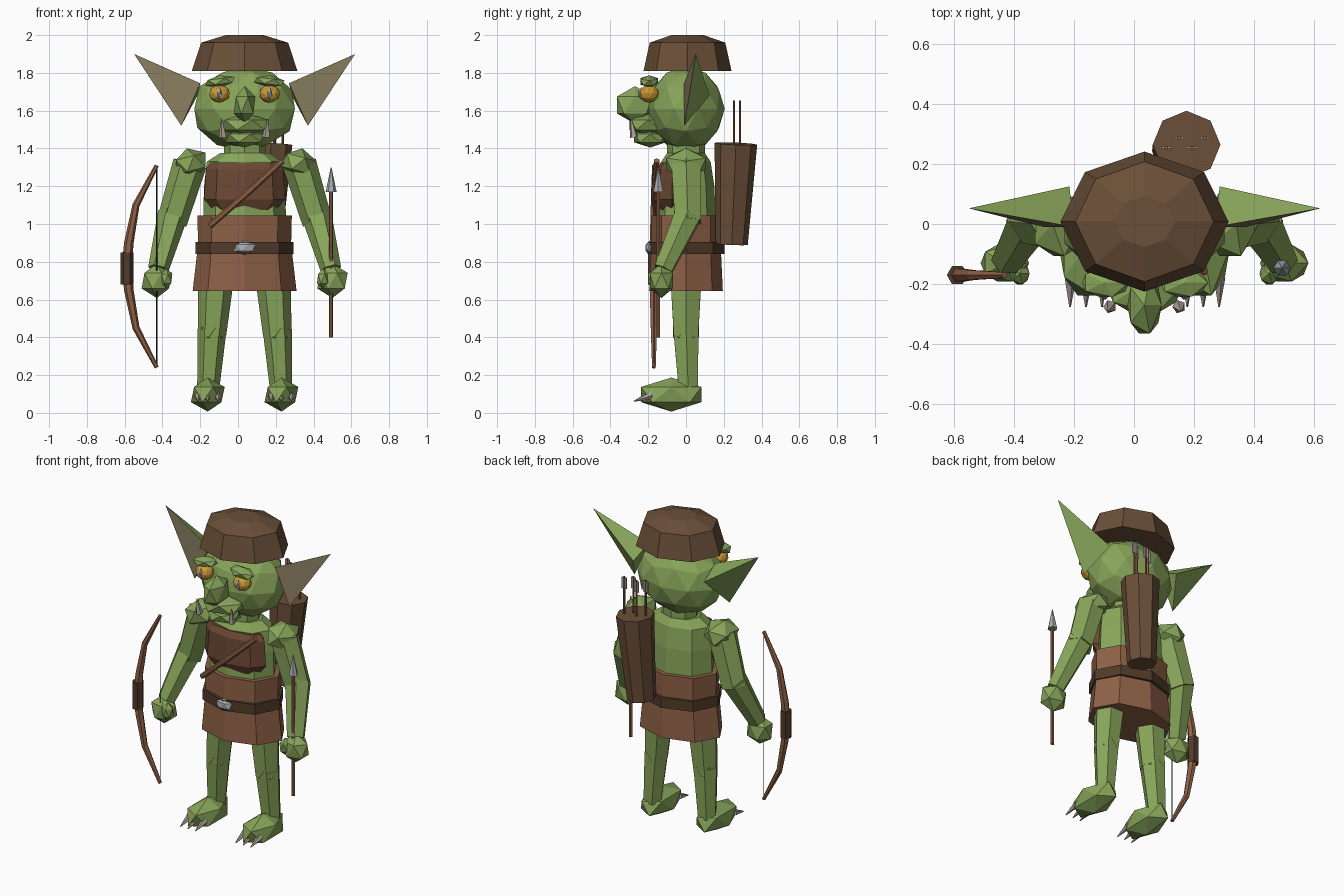
import bpy, bmesh, math
from mathutils import Vector, Matrix

if "Cube" in bpy.data.objects:
    bpy.data.objects.remove(bpy.data.objects["Cube"])

CX = 0.035  # symmetry plane of the body


def srgb(h):
    c = [int(h[i:i + 2], 16) / 255 for i in (0, 2, 4)]
    return [v / 12.92 if v <= 0.04045 else ((v + 0.055) / 1.055) ** 2.4 for v in c] + [1]


COLOURS = {"green_skin": "88A55A", "brown_leather": "6A4F38", "tan_cloth": "8E6046",
           "dark_leather": "513B2A", "vest_leather": "6B4833", "inner_ear": "877B5E",
           "amber": "CB9A35", "bone": "AFA39A", "metal": "A9ADB0", "string_black": "2C2C2A"}
MAT = {}
for name, code in COLOURS.items():
    MAT[name] = bpy.data.materials.new(name)
    MAT[name].diffuse_color = srgb(code)


def finish(bm, name, *mats):
    bmesh.ops.recalc_face_normals(bm, faces=bm.faces)
    me = bpy.data.meshes.new(name)
    bm.to_mesh(me)
    bm.free()
    for m in mats:
        me.materials.append(MAT[m])
    ob = bpy.data.objects.new(name, me)
    bpy.context.collection.objects.link(ob)
    return ob


def skin_rings(bm, rings):
    rows = [[bm.verts.new(p) for p in r] for r in rings]
    n = len(rows[0])
    for a, b in zip(rows, rows[1:]):
        for i in range(n):
            bm.faces.new((a[i], a[(i + 1) % n], b[(i + 1) % n], b[i]))
    bm.faces.new(rows[0])
    bm.faces.new(rows[-1])


def loft(name, mat, rings, n=8, cx=CX, cy=0.0):
    """Stack of horizontal ellipses: (z, rx, ry)."""
    bm = bmesh.new()
    skin_rings(bm, [[(cx + rx * math.sin(2 * math.pi * i / n), cy + ry * math.cos(2 * math.pi * i / n), z)
                     for i in range(n)] for z, rx, ry in rings])
    return finish(bm, name, mat)


def tube(name, mat, points, radii, n=6):
    """Round section swept along a polyline."""
    pts = [Vector(p) for p in points]
    bm = bmesh.new()
    rings = []
    for k, p in enumerate(pts):
        d = (pts[min(k + 1, len(pts) - 1)] - pts[max(k - 1, 0)]).normalized()
        u = d.cross(Vector((0, 1, 0))).normalized()
        v = u.cross(d)
        rings.append([p + radii[k] * (u * math.cos(2 * math.pi * i / n) + v * math.sin(2 * math.pi * i / n))
                      for i in range(n)])
    skin_rings(bm, rings)
    return finish(bm, name, mat)


def ball(name, mat, c, r, sub=1, tilt=0.0):
    bm = bmesh.new()
    bmesh.ops.create_icosphere(bm, subdivisions=sub, radius=1)
    m = Matrix.Translation(c) @ Matrix.Rotation(tilt, 4, 'Y') @ Matrix.Diagonal((*r, 1))
    bmesh.ops.transform(bm, matrix=m, verts=bm.verts)
    return finish(bm, name, mat)


# hat, head and neck
loft("hat", "brown_leather", [(1.81, .28, .233), (1.96, .23, .2), (2.0, .1, .085)], cy=.008)
ball("head", "green_skin", (CX, 0, 1.61), (.28, .205, .225), 2)
loft("neck", "green_skin", [(1.3, .11, .1), (1.46, .11, .1)])

# face
ball("nose", "green_skin", (CX, -.27, 1.63), (.064, .112, .1))
ball("muzzle", "green_skin", (CX, -.2, 1.525), (.145, .115, .06))
ball("lower_jaw", "green_skin", (CX, -.19, 1.455), (.115, .1, .05))

# torso and clothing
loft("torso", "green_skin", [(.98, .22, .16), (1.2, .215, .15), (1.33, .2, .13), (1.375, .13, .1)])
loft("vest", "vest_leather", [(1.075, .165, .07), (1.13, .215, .095), (1.29, .205, .085), (1.325, .18, .06)],
     cy=-.075)
loft("tunic_waist", "tan_cloth", [(.84, .245, .185), (1.045, .25, .185)])
loft("tunic_skirt", "tan_cloth", [(.645, .275, .195), (.86, .25, .185)])
loft("belt", "dark_leather", [(.84, .26, .203), (.905, .26, .203)])
ball("buckle", "metal", (CX, -.19, .875), (.062, .028, .038))
tube("chest_strap", "tan_cloth", [(-.15, -.15, .99), (.05, -.172, 1.165), (.235, -.155, 1.335)], [.016] * 3)

# mirrored parts: s = -1 for the -x side, +1 for the +x side
for s in (-1, 1):
    side = "left" if s > 0 else "right"

    def P(x, y, z):
        return Vector((CX + s * x, y, z))

    # ear: four-cornered wedge whose front face carries an inset of a second colour
    bm = bmesh.new()
    v = [bm.verts.new(P(*p)) for p in ((.585, .052, 1.9), (.235, -.01, 1.745), (.335, -.01, 1.52), (.25, .125, 1.68))]
    front = bm.faces.new((v[0], v[1], v[2]))
    for a, b, c in ((0, 1, 3), (1, 2, 3), (2, 0, 3)):
        bm.faces.new((v[a], v[b], v[c]))
    bmesh.ops.inset_region(bm, faces=[front], thickness=.022)
    front.material_index = 1
    finish(bm, side + "_ear", "green_skin", "inner_ear")

    # eye, pupil, brow and tusk
    ball(side + "_eye", "amber", P(.133, -.195, 1.69), (.056, .052, .048), 2)
    ball(side + "_pupil", "metal", P(.133, -.236, 1.69), (.015, .017, .034))
    ball(side + "_brow", "green_skin", P(.13, -.195, 1.755), (.09, .055, .032), 1, s * .12)
    tube(side + "_tusk", "bone", [P(.115, -.275, 1.46), P(.122, -.29, 1.555)], [.023, .003], 5)

    # arm
    ball(side + "_shoulder", "green_skin", P(.285, 0, 1.32), (.1, .125, .083), 1, s * .25)
    tube(side + "_upper_arm", "green_skin", [P(.29, 0, 1.32), P(.385, .01, 1.01)], [.09, .08])
    tube(side + "_forearm", "green_skin", [P(.38, .012, 1.05), P(.457, -.12, .76)], [.08, .055])
    ball(side + "_hand", "green_skin", P(.465, -.13, .7), (.09, .072, .092))
    ball(side + "_thumb", "green_skin", P(.415, -.165, .71), (.036, .042, .055))

    # leg
    tube(side + "_thigh", "green_skin", [P(.145, 0, .8), P(.173, 0, .41)], [.1, .075])
    tube(side + "_shin", "green_skin", [P(.173, 0, .44), P(.193, .012, .12)], [.077, .058])
    ball(side + "_knee", "green_skin", P(.174, 0, .425), (.077, .08, .06))

    # foot with three claws
    ball(side + "_foot", "green_skin", P(.195, -.078, .097), (.1, .188, .09))
    for i in (-1, 0, 1):
        x = .195 + i * .053
        tube(side + "_claw", "bone", [P(x, -.19 + abs(i) * .01, .092), P(x, -.276, .062)], [.021, .003], 5)

# bow: tapered limbs, grip and string
bow = [(-.43, 1.31), (-.54, 1.1), (-.578, .9), (-.588, .775), (-.578, .65), (-.54, .45), (-.43, .24)]
tube("bow", "tan_cloth", [(x, -.17, z) for x, z in bow], [.011, .019, .025, .028, .025, .019, .011])
tube("bow_grip", "dark_leather", [(-.588, -.17, .68), (-.588, -.17, .85)], [.035, .035])
tube("bow_string", "string_black", [(-.43, -.17, .24), (-.43, -.17, 1.31)], [.003, .003], 4)

# arrow held in the other hand
tube("held_arrow_shaft", "tan_cloth", [(.493, -.147, .4), (.493, -.147, 1.18)], [.011, .011])
tube("held_arrow_head", "metal", [(.493, -.147, 1.17), (.493, -.147, 1.3)], [.029, .002], 6)

# quiver with four arrows and flat vanes
tube("quiver", "brown_leather", [(.145, .242, .893), (.175, .264, 1.425)], [.085, .113], 8)
for i in range(4):
    x, y = .107 + i * .043, (.254, .286)[i % 2]
    tube("quiver_arrow", "tan_cloth", [(x, y, 1.3), (x, y, 1.655)], [.007, .007])
    bm = bmesh.new()
    bmesh.ops.create_cube(bm, size=1, matrix=Matrix.Translation((x, y, 1.615)) @ Matrix.Diagonal((.032, .007, .07, 1)))
    finish(bm, "arrow_vane", "metal")

for m in bpy.data.materials:
    if m.users and not m.is_grease_pencil:
        m.use_nodes = True
        m.node_tree.nodes["Principled BSDF"].inputs["Base Color"].default_value = m.diffuse_color
